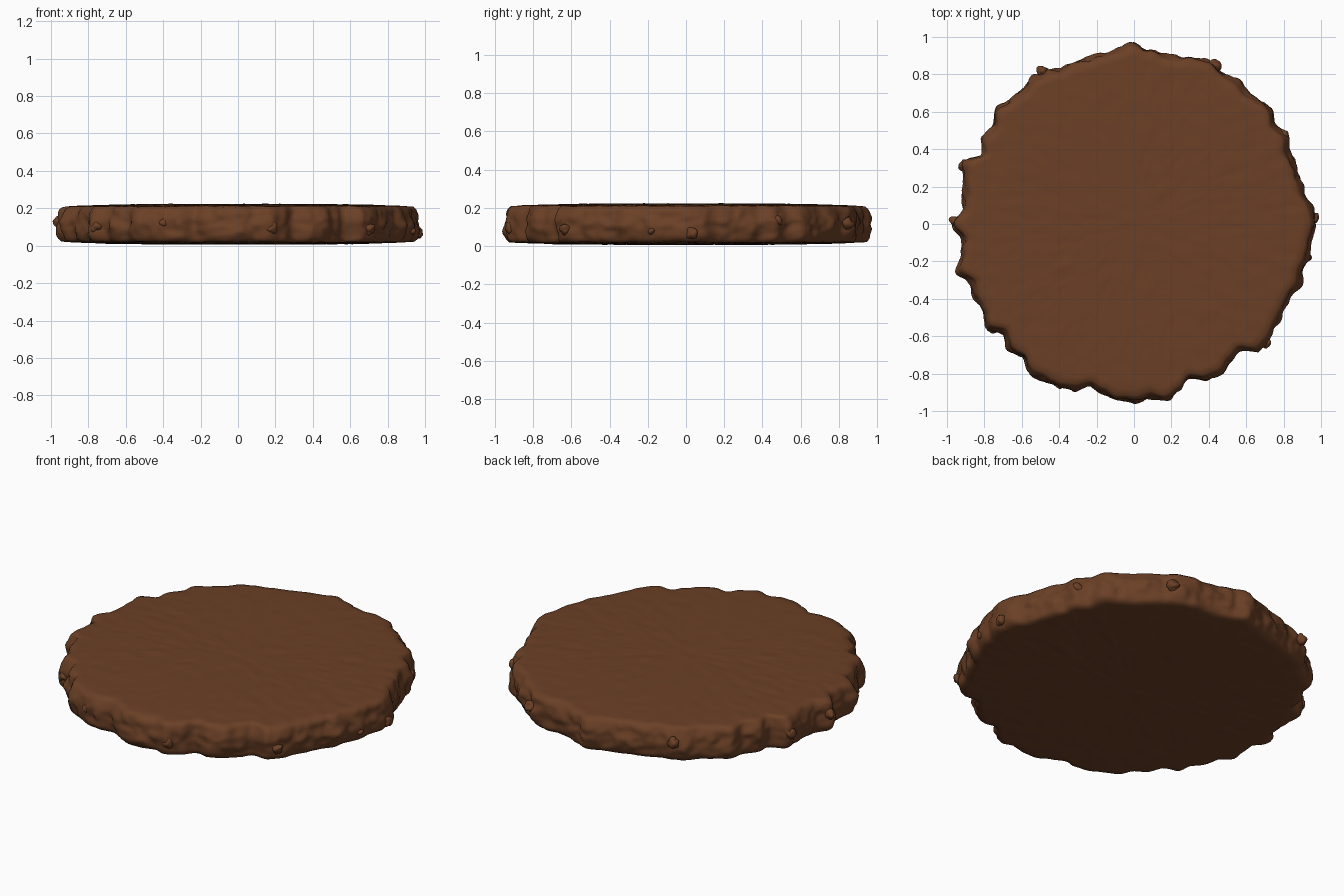
import bpy, bmesh, math
from mathutils import Vector, noise

cube = bpy.data.objects.get("Cube")
if cube:
    bpy.data.objects.remove(cube, do_unlink=True)

brown = bpy.data.materials.new("chocolate_brown")
brown.use_nodes = True
colour = (0.147, 0.051, 0.019, 1)
brown.diffuse_color = colour
shader = brown.node_tree.nodes["Principled BSDF"]
shader.inputs["Base Color"].default_value = colour
shader.inputs["Roughness"].default_value = 0.8

# Ragged outline: radius in hundredths, one value every five degrees
OUTLINE = [98, 97, 93, 93, 93, 92, 95, 93, 97, 95, 94, 95, 95, 97, 96, 93, 93, 95,
           98, 95, 94, 93, 93, 93, 95, 96, 94, 95, 97, 93, 94, 91, 98, 95, 93, 93,
           98, 93, 95, 98, 94, 95, 94, 97, 92, 95, 94, 98, 97, 97, 95, 91, 93, 96,
           96, 94, 97, 94, 89, 93, 93, 91, 89, 96, 96, 94, 93, 93, 95, 94, 96, 96]
SEGMENTS = 360
FACE_RINGS = 26
WALL_RINGS = 14


def outline_radius(angle):
    """Smoothly blend between neighbouring outline values."""
    t = (angle / math.tau) * len(OUTLINE)
    i = int(t)
    f = t - i
    f = f * f * (3 - 2 * f)
    a = OUTLINE[i % len(OUTLINE)]
    b = OUTLINE[(i + 1) % len(OUTLINE)]
    return (a + (b - a) * f) / 100


def face_height(point, top):
    """Slightly domed, softly rippled face."""
    r = Vector((point.x, point.y, 0)).length
    ripple = 0.003 * noise.noise(Vector((point.x * 9, point.y * 16, 3 * top)))
    ripple += 0.002 * noise.noise(Vector((point.x * 25, point.y * 25, 7 * top)))
    dome = 0.018 * r ** 4
    return 0.222 - dome + ripple if top else 0.008 + dome + ripple


def wall_point(angle, t):
    """Point on the crumbly rim; t runs from bottom edge to top edge."""
    out = Vector((math.cos(angle), math.sin(angle), 0))
    radius = outline_radius(angle)
    bulge = math.sin(math.pi * t) ** 0.5 if 0 < t < 1 else 0
    lumps = noise.noise(Vector((out.x * 9, out.y * 9, t * 2.5)))
    crumbs = noise.noise(Vector((out.x * 24, out.y * 24, t * 5)))
    r = radius - 0.035 + 0.03 * bulge - 0.008 * t
    r += bulge * (0.02 * lumps + 0.012 * crumbs)
    p = out * r
    low, high = face_height(p, 0), face_height(p, 1)
    p.z = low + (high - low) * t
    return p


def finish(bm, name):
    bmesh.ops.recalc_face_normals(bm, faces=bm.faces)
    mesh = bpy.data.meshes.new(name)
    bm.to_mesh(mesh)
    bm.free()
    mesh.materials.append(brown)
    mesh.shade_smooth()
    obj = bpy.data.objects.new(name, mesh)
    bpy.context.collection.objects.link(obj)
    return obj


# Disc: bottom rings outward, rim upward, top rings inward
angles = [math.tau * i / SEGMENTS for i in range(SEGMENTS)]
bm = bmesh.new()
rings = []


def add_face_ring(fraction, top):
    ring = []
    for a in angles:
        p = wall_point(a, top) * fraction
        p.z = face_height(p, top)
        ring.append(bm.verts.new(p))
    rings.append(ring)


for k in range(1, FACE_RINGS):
    add_face_ring(k / FACE_RINGS, 0)
for k in range(WALL_RINGS + 1):
    rings.append([bm.verts.new(wall_point(a, k / WALL_RINGS)) for a in angles])
for k in range(FACE_RINGS - 1, 0, -1):
    add_face_ring(k / FACE_RINGS, 1)

for lower, upper in zip(rings, rings[1:]):
    for i in range(SEGMENTS):
        j = (i + 1) % SEGMENTS
        bm.faces.new((lower[i], lower[j], upper[j], upper[i]))
for ring, top in ((rings[0], 0), (rings[-1], 1)):
    centre = bm.verts.new((0, 0, face_height(Vector(), top)))
    for i in range(SEGMENTS):
        bm.faces.new((ring[i], ring[(i + 1) % SEGMENTS], centre))
finish(bm, "biscuit_disc")

# Loose crumbs clinging to the rim: angle, distance, height, size
CRUMBS = [(2, .96, .07, .035), (161, .95, .12, .04), (179, .96, .13, .03),
          (121, .95, .14, .035), (63, .95, .12, .035), (216, .94, .1, .035),
          (318, .94, .09, .035), (349, .95, .08, .02), (31, .93, .13, .03),
          (194, .95, .1, .03), (281, .93, .1, .035), (245, .94, .12, .03)]
bm = bmesh.new()
for angle, distance, height, size in CRUMBS:
    a = math.radians(angle)
    spot = Vector((distance * math.cos(a), distance * math.sin(a), height))
    lump = bmesh.ops.create_icosphere(bm, subdivisions=3, radius=size)
    for v in lump["verts"]:
        v.co *= 0.9 + 0.35 * noise.noise(v.co * 35 + spot * 10)
        v.co += spot
finish(bm, "rim_crumbs")
